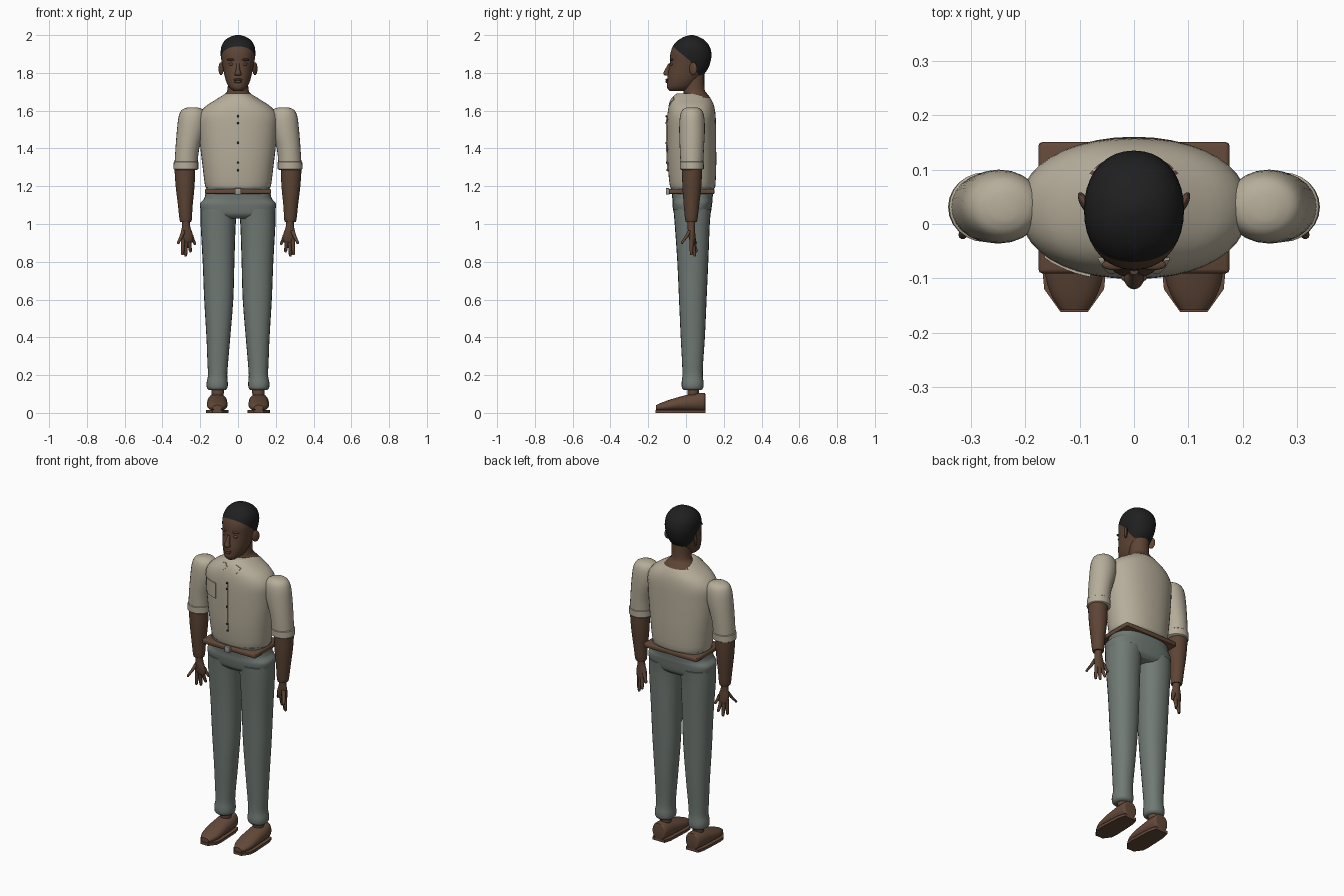
import bpy, bmesh, math
from mathutils import Vector, Matrix
from mathutils.bvhtree import BVHTree

cube = bpy.data.objects.get("Cube")
if cube:
    bpy.data.objects.remove(cube, do_unlink=True)


def material(name, r, g, b):
    m = bpy.data.materials.new(name)
    m.use_nodes = True
    m.diffuse_color = (r, g, b, 1)
    for node in m.node_tree.nodes:
        if node.type == 'BSDF_PRINCIPLED':
            node.inputs["Base Color"].default_value = (r, g, b, 1)
            node.inputs["Roughness"].default_value = 0.8
    return m


SKIN = material("brown skin", .11, .058, .035)
HAIR = material("black hair", .014, .014, .015)
SHIRT = material("cream cloth", .47, .42, .325)
TROUSER = material("grey green cloth", .165, .195, .178)
LEATHER = material("brown leather", .125, .067, .041)
DARK = material("dark button", .02, .018, .016)
METAL = material("grey metal", .33, .32, .29)


def finish(name, bm, *mats, angle=45):
    bmesh.ops.recalc_face_normals(bm, faces=bm.faces)
    me = bpy.data.meshes.new(name)
    bm.to_mesh(me)
    bm.free()
    for m in mats:
        me.materials.append(m)
    for f in me.polygons:
        f.use_smooth = True
    me.set_sharp_from_angle(angle=math.radians(angle))
    ob = bpy.data.objects.new(name, me)
    bpy.context.scene.collection.objects.link(ob)
    return ob


def refine(rings, steps):
    """Catmull-Rom interpolation between cross-sections."""
    if steps < 2:
        return rings
    out = []
    for i in range(len(rings) - 1):
        a, b, c, d = (rings[max(0, min(len(rings) - 1, i + k))] for k in (-1, 0, 1, 2))
        for s in range(steps):
            t = s / steps
            out.append([q + .5 * t * (r - p + t * (2 * p - 5 * q + 4 * r - w + t * (3 * (q - r) + w - p)))
                        for p, q, r, w in zip(a, b, c, d)])
    return out + [rings[-1]]


def loft_mesh(rings, n=24, p=2.0, steps=3, axis='z'):
    """Rings are (position, centre u, centre v, radius u, radius v)."""
    bm = bmesh.new()
    loops = []
    for t, u, v, ru, rv in refine(rings, steps):
        loop = []
        for i in range(n):
            c, s = math.cos(math.tau * i / n), math.sin(math.tau * i / n)
            a = u + ru * math.copysign(abs(c) ** (2 / p), c)
            b = v + rv * math.copysign(abs(s) ** (2 / p), s)
            loop.append(bm.verts.new((a, b, t) if axis == 'z' else (a, t, b)))
        loops.append(loop)
    for lo, hi in zip(loops, loops[1:]):
        for i in range(n):
            bm.faces.new((lo[i], lo[(i + 1) % n], hi[(i + 1) % n], hi[i]))
    bm.faces.new(loops[0])
    bm.faces.new(loops[-1])
    return bm


def loft(name, mat, rings, **kw):
    return finish(name, loft_mesh(rings, **kw), mat)


def flip(rings, s):
    return [(z, s * x, y, rx, ry) for z, x, y, rx, ry in rings]


def ball(name, mat, loc, size, tilt=0):
    bm = bmesh.new()
    m = Matrix.Translation(loc) @ Matrix.Rotation(tilt, 4, 'Z') @ Matrix.Diagonal((*size, 1))
    bmesh.ops.create_uvsphere(bm, u_segments=16, v_segments=10, radius=1, matrix=m)
    return finish(name, bm, mat)


def block(name, mat, loc, size, bevel):
    bm = bmesh.new()
    bmesh.ops.create_cube(bm, size=1, matrix=Matrix.Translation(loc) @ Matrix.Diagonal((*size, 1)))
    bmesh.ops.bevel(bm, geom=bm.edges[:], offset=bevel, segments=2, profile=.5, affect='EDGES')
    return finish(name, bm, mat)


# Shirt body
torso_rings = [(1.185, 0, .035, .16, .11), (1.2, 0, .035, .174, .12), (1.3, 0, .032, .187, .128),
               (1.4, 0, .03, .199, .13), (1.5, 0, .029, .207, .13), (1.57, 0, .029, .208, .128),
               (1.62, 0, .029, .175, .121), (1.66, 0, .028, .115, .105), (1.685, 0, .028, .075, .085),
               (1.692, 0, .028, .06, .07)]
torso = loft("shirt_body", SHIRT, torso_rings, n=40, p=2.2)

# Thin shirt plates that follow the chest
tm = torso.data
chest = BVHTree.FromPolygons([v.co for v in tm.vertices], [tuple(f.vertices) for f in tm.polygons])


def chest_y(x, z):
    hit = chest.ray_cast(Vector((x, -1, z)), Vector((0, 1, 0)))[0]
    return hit.y if hit else 0


def plate(name, mat, corners):
    bm = bmesh.new()
    bm.faces.new([bm.verts.new((x, 0, z)) for x, z in corners])
    bmesh.ops.subdivide_edges(bm, edges=bm.edges[:], cuts=5, use_grid_fill=True)
    for v in bm.verts:
        v.co.y = chest_y(v.co.x, v.co.z) - .005
    back = bmesh.ops.extrude_face_region(bm, geom=bm.faces[:])
    for v in back["geom"]:
        if isinstance(v, bmesh.types.BMVert):
            v.co.y += .007
    finish(name, bm, mat)


plate("chest_pocket", SHIRT, [(-.165, 1.455), (-.08, 1.455), (-.08, 1.545), (-.165, 1.545)])
plate("placket", SHIRT, [(-.004, 1.28), (.004, 1.28), (.004, 1.575), (-.004, 1.575)])
for z in (1.285, 1.325, 1.43, 1.535, 1.57):
    ball("shirt_button", DARK, (0, chest_y(0, z) - .005, z), (.006, .004, .006))

# Neck with the flared base behind the collar
loft("neck", SKIN, [(1.668, 0, .06, .093, .07), (1.69, 0, .05, .068, .062),
                    (1.715, 0, .043, .055, .055), (1.8, 0, .045, .053, .052)])

# Head: height, front, back, half width
head_profile = [(1.703, -.085, -.02, .022), (1.72, -.1, .03, .045), (1.75, -.1, .06, .061),
                (1.78, -.098, .085, .07), (1.82, -.091, .115, .079), (1.86, -.085, .13, .087),
                (1.9, -.083, .135, .092), (1.94, -.07, .125, .088), (1.97, -.045, .102, .071),
                (1.99, -.012, .07, .044), (2.0, .02, .04, .012)]
bm = loft_mesh([(z, 0, (a + b) / 2, w, (b - a) / 2) for z, a, b, w in head_profile], n=36, p=2.15)
# Hairline: one slope over the brow and temple, one behind the ear
hairline = [(Vector((0, .02, 1.865)), Vector((0, .64, .77))),
            (Vector((0, .02, 1.865)), Vector((0, .85, .52)))]
for co, no in hairline:
    bmesh.ops.bisect_plane(bm, geom=bm.verts[:] + bm.edges[:] + bm.faces[:], plane_co=co, plane_no=no)
for f in bm.faces:
    mid = f.calc_center_median()
    f.material_index = int(any((mid - co).dot(no) > 0 for co, no in hairline))
finish("head", bm, SKIN, HAIR)

# Face
loft("nose", SKIN, [(1.785, 0, -.098, .012, .012), (1.79, 0, -.1, .018, .017), (1.80, 0, -.102, .016, .018),
                    (1.82, 0, -.096, .01, .014), (1.85, 0, -.085, .008, .008)], n=16)
ball("upper_lip", SKIN, (0, -.099, 1.764), (.024, .01, .006))
ball("lower_lip", SKIN, (0, -.098, 1.753), (.021, .011, .007))

for s, side in ((1, "left"), (-1, "right")):
    ball(side + "_eyelid", SKIN, (s * .034, -.076, 1.846), (.016, .008, .008))
    ball(side + "_brow", SKIN, (s * .035, -.075, 1.87), (.024, .01, .006))
    ball(side + "_ear", SKIN, (s * .09, .038, 1.822), (.009, .023, .034), s * -.5)
    plate(side + "_collar_point", SHIRT,
          [(s * .065, 1.66), (s * .035, 1.673), (s * .015, 1.655), (s * .045, 1.625)])

    # Sleeve, cuff and forearm
    sleeve = [(1.618, .24, .032, .022, .025), (1.605, .24, .032, .056, .05), (1.57, .241, .032, .073, .064),
              (1.5, .249, .032, .074, .068), (1.4, .268, .031, .063, .064), (1.32, .275, .031, .061, .06)]
    loft(side + "_sleeve", SHIRT, flip(sleeve, s))
    cuff = [(1.287, .276, .031, .06, .056), (1.292, .276, .031, .066, .063),
            (1.328, .275, .031, .065, .064), (1.333, .275, .031, .058, .058)]
    loft(side + "_sleeve_cuff", SHIRT, flip(cuff, s), steps=1)
    forearm = [(1.3, .282, .032, .055, .054), (1.2, .28, .031, .05, .05),
               (1.1, .279, .029, .039, .041), (1.02, .277, .028, .032, .032), (1.012, .277, .028, .024, .025)]
    loft(side + "_forearm", SKIN, flip(forearm, s))

    # Hand with spread fingers
    palm = [(1.03, .275, .028, .021, .023), (.99, .275, .028, .021, .02), (.95, .272, .03, .031, .019),
            (.915, .268, .034, .03, .016), (.9, .268, .036, .022, .01)]
    loft(side + "_palm", SKIN, flip(palm, s), n=16)
    fingers = [("thumb", .288, .02, .965, .315, -.02, .895), ("index_finger", .29, .03, .93, .294, .028, .835),
               ("middle_finger", .275, .034, .92, .277, .046, .828),
               ("ring_finger", .26, .036, .92, .252, .054, .85), ("small_finger", .25, .036, .945, .23, .05, .89)]
    for name, x0, y0, z0, x1, y1, z1 in fingers:
        rings = [(z0, x0, y0, .012, .012), ((z0 + z1) / 2, (x0 + x1) / 2, (y0 + y1) / 2, .01, .01),
                 (z1 + .008, x1, y1, .008, .008), (z1, x1, y1, .004, .004)]
        loft(side + "_" + name, SKIN, flip(rings, s), n=10, steps=2)

    # Trouser leg with a gathered hem
    leg = [(.12, .11, .035, .042, .045), (.132, .11, .035, .054, .056), (.16, .11, .035, .056, .058),
           (.2, .108, .035, .051, .054), (.27, .107, .035, .055, .056), (.4, .104, .036, .063, .064),
           (.6, .102, .036, .077, .073), (.8, .103, .036, .084, .082), (1.0, .105, .033, .093, .093),
           (1.08, .1, .033, .097, .1)]
    loft(side + "_trouser_leg", TROUSER, flip(leg, s), p=2.2)

    # Shoe upper, ankle and sole
    loft(side + "_ankle", LEATHER, flip([(.06, .108, .04, .035, .035), (.09, .108, .038, .029, .028),
                                         (.105, .108, .038, .033, .03), (.15, .108, .038, .031, .03)], s))
    shoe = [(.102, .11, .056, .034, .044), (.095, .11, .057, .044, .049), (.05, .11, .056, .052, .048),
            (0, .11, .051, .054, .043), (-.05, .11, .045, .055, .036), (-.1, .11, .037, .052, .028),
            (-.135, .11, .031, .04, .021), (-.158, .11, .027, .025, .014)]
    loft(side + "_shoe", LEATHER, [(y, s * x, z, rx, rz) for y, x, z, rx, rz in shoe], axis='y', p=2.1)
    bm = bmesh.new()
    outline = [(.025, -.162), (.055, -.12), (.059, -.08), (.052, .06), (.04, .102)]
    outline += [(-x, y) for x, y in reversed(outline)]
    base = bm.faces.new([bm.verts.new((s * .11 + x, y, 0)) for x, y in outline])
    top = bmesh.ops.extrude_face_region(bm, geom=[base])
    bmesh.ops.translate(bm, vec=(0, 0, .016), verts=[g for g in top["geom"] if isinstance(g, bmesh.types.BMVert)])
    finish(side + "_sole", bm, LEATHER, angle=30)

# Trouser hips and waist
loft("trouser_hips", TROUSER, [(1.03, 0, .033, .12, .075), (1.05, 0, .033, .185, .095), (1.08, 0, .033, .199, .102),
                               (1.105, 0, .033, .201, .105), (1.12, 0, .034, .192, .106),
                               (1.14, 0, .034, .177, .107), (1.196, 0, .034, .166, .113)], n=40, p=2.7)

# Belt and buckle
block("belt", LEATHER, (0, .03, 1.172), (.352, .242, .028), .008)
block("belt_buckle", METAL, (0, -.097, 1.173), (.032, .018, .034), .003)
